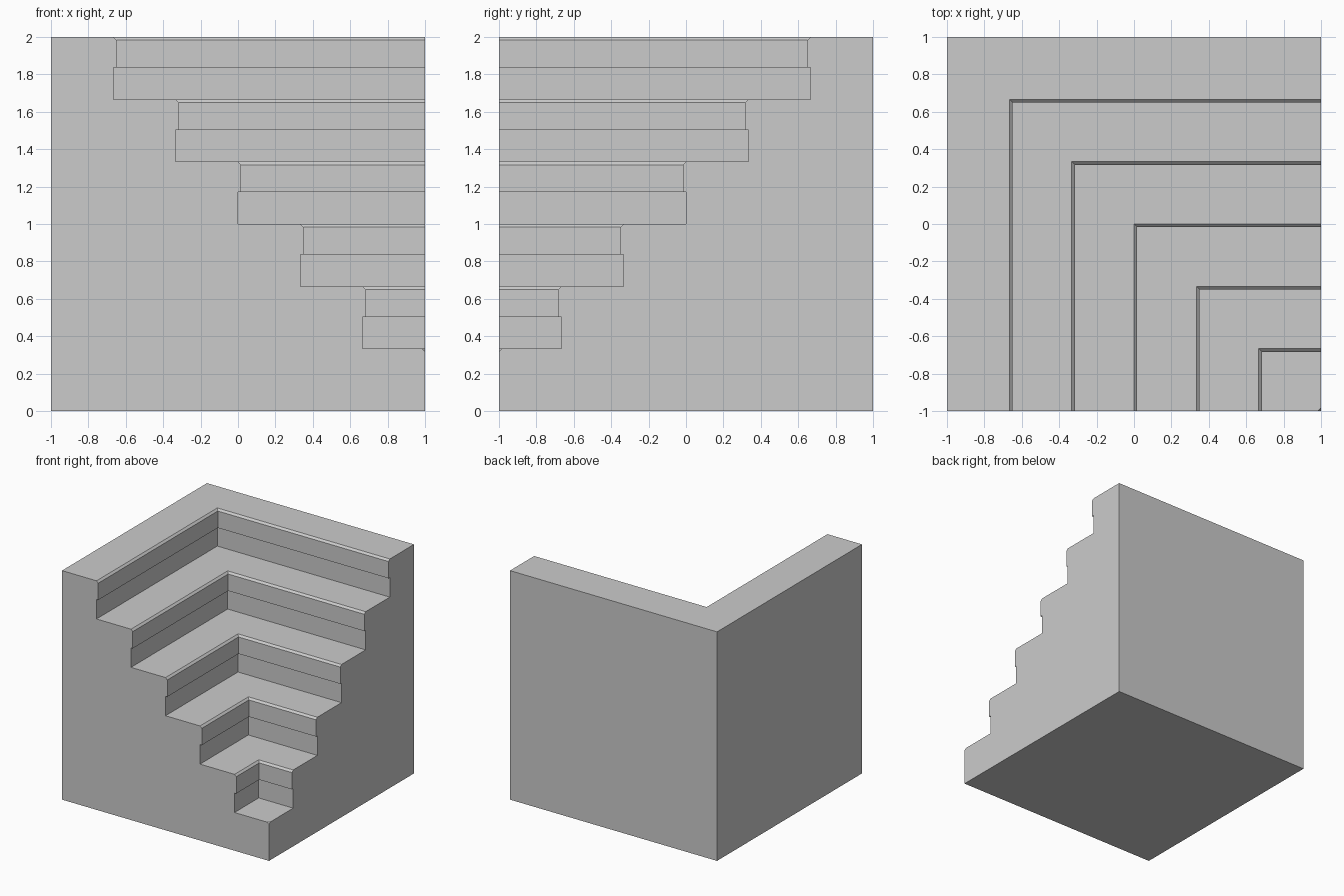
import bpy, bmesh

if "Cube" in bpy.data.objects:
    bpy.data.objects.remove(bpy.data.objects["Cube"])

STEPS = 6
RISE = 2 / STEPS
LIP = 1 / 60        # nosing overhang and chamfer size
RECESS = 0.17       # height of the dark recessed riser band


def material(name, v):
    m = bpy.data.materials.new(name)
    m.diffuse_color = (v, v, v, 1)
    m.use_nodes = True
    m.node_tree.nodes["Principled BSDF"].inputs["Base Color"].default_value = m.diffuse_color
    return m


# Stair profile (x, z) on the front face, from bottom front to top back
profile = [(1, 0), (1, RISE - LIP), (1 - LIP, RISE)]
bands = []
for k in range(1, STEPS):
    x, z = 1 - k * RISE, k * RISE
    bands.append(len(profile))
    profile += [(x, z), (x, z + RECESS), (x + LIP, z + RECESS),
                (x + LIP, z + RISE - LIP), (x, z + RISE)]
profile += [(-1, 2), (-1, 0)]

# Sweep the profile around the inside corner: front end, mitre, right end
bm = bmesh.new()
rows = []
for i, (x, z) in enumerate(profile):
    mitre = (x, -x, z)
    if i == 2:      # lowest corner is clipped by one small bevel
        mitre = ((1 + x) / 2, -(1 + x) / 2, z)
    rows.append([bm.verts.new(p) for p in ((x, -1, z), mitre, (1, -x, z))])

n = len(rows)
for i in range(n):
    a, b = rows[i], rows[(i + 1) % n]
    for j in range(2):
        f = bm.faces.new((a[j], a[j + 1], b[j + 1], b[j]))
        f.material_index = 1 if i in bands else 0

# Flat front and right ends
bm.faces.new([r[0] for r in rows])
bm.faces.new([r[2] for r in reversed(rows)])

bmesh.ops.remove_doubles(bm, verts=bm.verts, dist=1e-5)
bmesh.ops.dissolve_degenerate(bm, edges=bm.edges, dist=1e-5)
bmesh.ops.recalc_face_normals(bm, faces=bm.faces)

mesh = bpy.data.meshes.new("inner_corner_stairs")
bm.to_mesh(mesh)
bm.free()
mesh.materials.append(material("step_grey", 0.8))
mesh.materials.append(material("recess_dark_grey", 0.53))
stairs = bpy.data.objects.new("inner_corner_stairs", mesh)
bpy.context.collection.objects.link(stairs)
